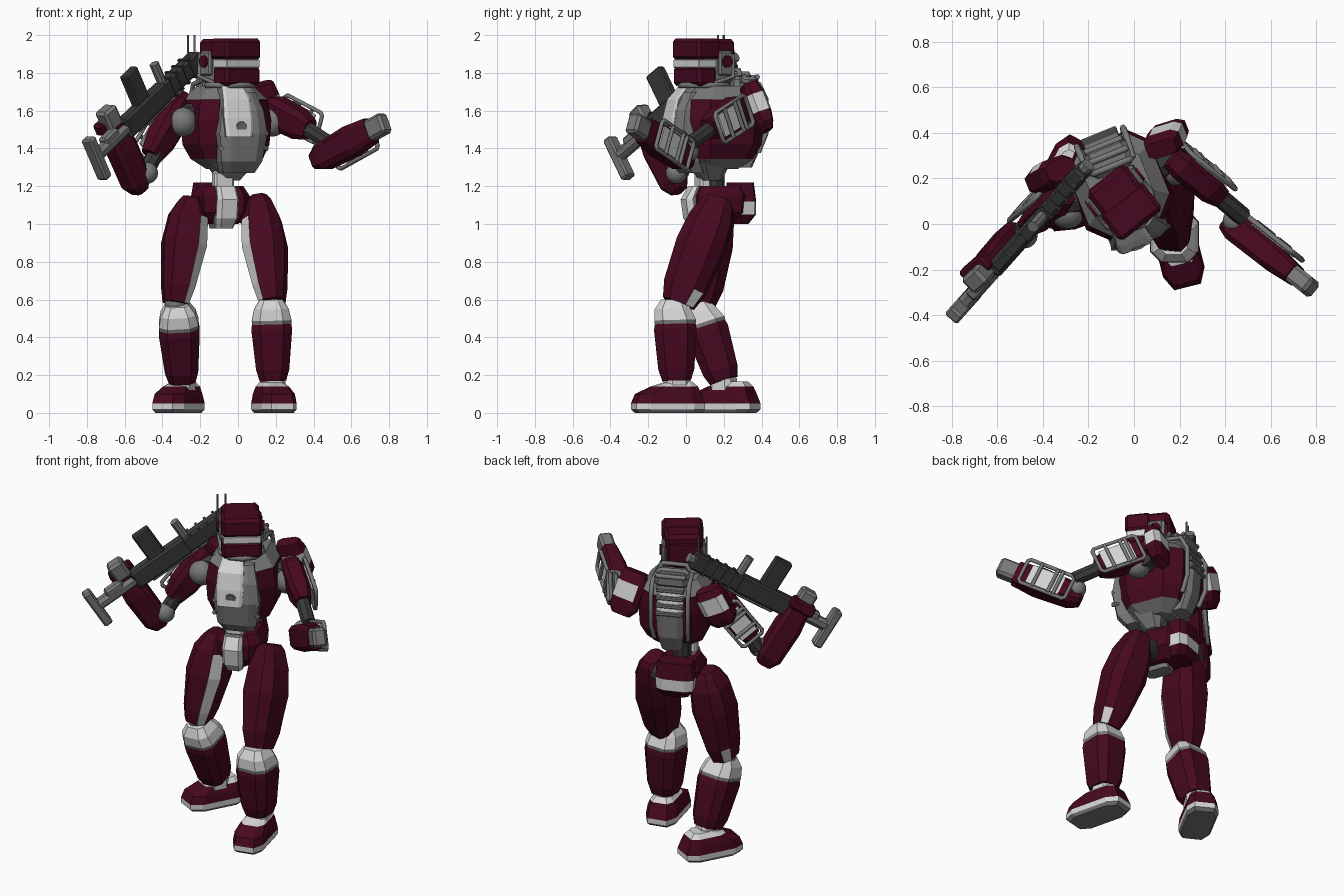
import bpy, bmesh, math
from mathutils import Vector, Matrix

if "Cube" in bpy.data.objects:
    bpy.data.objects.remove(bpy.data.objects["Cube"])

def material(name, rgb):
    m = bpy.data.materials.new(name)
    m.diffuse_color = (*rgb, 1)
    m.use_nodes = True
    m.node_tree.nodes["Principled BSDF"].inputs["Base Color"].default_value = m.diffuse_color
    return m

MATS = [material("maroon", (0.062, 0.0025, 0.014)), material("light_grey", (0.66, 0.66, 0.66)),
        material("mid_grey", (0.19, 0.19, 0.19)), material("dark_grey", (0.04, 0.04, 0.04))]
RED, LIGHT, GREY, DARK = range(4)

def place(x, y, yaw):
    return Matrix.Translation((x, y, 0)) @ Matrix.Rotation(math.radians(yaw), 4, 'Z')

def along(p, q, hint):
    """Frame at p with z towards q and x close to hint; also returns the length."""
    p, q = Vector(p), Vector(q)
    z = (q - p).normalized()
    x = Vector(hint)
    x = (x - z * x.dot(z)).normalized()
    y = z.cross(x)
    m = Matrix((x, y, z)).transposed().to_4x4()
    m.translation = p
    return m, (q - p).length

def finish(name, bm, M, rule, smooth=False):
    bmesh.ops.recalc_face_normals(bm, faces=bm.faces)
    bm.normal_update()
    for f in bm.faces:
        f.material_index = rule(f.calc_center_median(), f.normal) if callable(rule) else rule
    bm.transform(M)
    me = bpy.data.meshes.new(name)
    bm.to_mesh(me)
    bm.free()
    for m in MATS:
        me.materials.append(m)
    for p in me.polygons:
        p.use_smooth = smooth
    ob = bpy.data.objects.new(name, me)
    bpy.context.collection.objects.link(ob)

def loft(name, M, sections, rule, k=0.4):
    """Chamfered rectangular rings (z, half x, half y, y offset) skinned along z."""
    bm = bmesh.new()
    rings = []
    for z, hx, hy, *off in sections:
        o = off[0] if off else 0
        a, b = hx * (1 - k), hy * (1 - k)
        pts = [(hx, -b), (hx, b), (a, hy), (-a, hy), (-hx, b), (-hx, -b), (-a, -hy), (a, -hy)]
        rings.append([bm.verts.new((x, y + o, z)) for x, y in pts])
    for r, s in zip(rings, rings[1:]):
        for i in range(8):
            j = (i + 1) % 8
            bm.faces.new((r[i], r[j], s[j], s[i]))
    bm.faces.new(rings[0])
    bm.faces.new(rings[-1])
    finish(name, bm, M, rule)

def box(name, M, c, size, rule, bevel=0.012):
    bm = bmesh.new()
    bmesh.ops.create_cube(bm, size=1, matrix=Matrix.Translation(c) @ Matrix.Diagonal((*size, 1)))
    if bevel:
        bmesh.ops.bevel(bm, geom=bm.edges[:], offset=bevel, segments=1, affect='EDGES')
    finish(name, bm, M, rule)

def ball(name, c, r, mat):
    bm = bmesh.new()
    bmesh.ops.create_uvsphere(bm, u_segments=16, v_segments=10, radius=r)
    finish(name, bm, Matrix.Translation(c), mat, True)

def rod(name, p, q, r, mat, M=Matrix(), seg=10):
    F, L = along(p, q, (0.3, 0.9, 0.2))
    bm = bmesh.new()
    bmesh.ops.create_cone(bm, cap_ends=True, segments=seg, radius1=r, radius2=r, depth=L,
                          matrix=Matrix.Translation((0, 0, L / 2)))
    finish(name, bm, M @ F, mat)

def tube(name, M, pts, r, mat, closed=False):
    cu = bpy.data.curves.new(name, 'CURVE')
    cu.dimensions = '3D'
    cu.bevel_depth, cu.bevel_resolution, cu.use_fill_caps = r, 1, True
    sp = cu.splines.new('POLY')
    sp.points.add(len(pts) - 1)
    for s, p in zip(sp.points, pts):
        s.co = (*(M @ Vector(p)), 1)
    sp.use_cyclic_u = closed
    cu.materials.append(MATS[mat])
    ob = bpy.data.objects.new(name, cu)
    bpy.context.collection.objects.link(ob)

def panel(name, M, x, z0, z1, h, ribs=(.25, .36, .7)):
    """Light plate with a tubular guard frame and ribs on the outer (+x) face."""
    box(name + "_plate", M, (x, 0, z0 + (z1 - z0) * .52), (0.008, 1.5 * h, (z1 - z0) * 0.7), LIGHT, 0)
    c, X = .015, x + .012
    tube(name + "_guard", M, [(X, -h, z0 + c), (X, -h, z1 - c), (X, -h + c, z1), (X, h - c, z1), (X, h, z1 - c),
                              (X, h, z0 + c), (X, h - c, z0), (X, -h + c, z0)], 0.012, GREY, True)
    for t in ribs:
        z = z0 + (z1 - z0) * t
        tube(name + "_rib", M, [(X + .006, -h, z), (X + .006, h, z)], 0.011, GREY)

# Legs: the left one steps forward, the right one trails
LEGS = [("left", 1, (.18, -.04, .58), (.11, .18, 1.14), (.175, -.06, .60), (.185, -.05, .17), (.19, -.095), 14, .375, (1, -.15, 0)),
        ("right", -1, (-.33, .07, .58), (-.25, .15, 1.14), (-.32, .065, .58), (-.295, .2, .17), (-.315, .205), -28, .365, (1, .12, 0))]
for side, s, knee, hip, top, ank, foot, yaw, flen, hint in LEGS:
    M, L = along(knee, hip, hint)
    def thigh_rule(c, n, s=s):
        if n.x * s < -.25 and n.y < -.25 and c.z < .42:
            return LIGHT
        return LIGHT if c.z < .1 and n.x * s > .3 and n.y > .1 else RED
    loft(side + "_thigh", M, [(0, .065, .085), (.09, .085, .112), (.32, .115, .128), (.47, .1, .115),
         (L - .03, .065, .085), (L, .045, .06)], thigh_rule, .45)
    ball(side + "_knee_joint", knee, .06, GREY)
    M, L = along(ank, top, (1, 0, 0))
    loft(side + "_shin", M, [(0, .07, .075), (.06, .088, .095), (L - .16, .108, .113), (L - .13, .104, .108),
         (L - .11, .105, .11), (L - .05, .092, .095, -.012), (L, .06, .065, -.008)],
         lambda c, n, L=L: LIGHT if c.z > L - .11 else GREY if c.z > L - .14 else RED, .42)
    M = place(*foot, yaw)
    h = flen / 2
    loft(side + "_foot", M, [(0, .082, h - .02), (.018, .094, h), (.05, .094, h), (.1, .088, h - .02),
         (.14, .072, h - .07, .035), (.167, .048, .06, .062)],
         lambda c, n: GREY if c.z < .012 else LIGHT if c.z < .05 or c.z > .145 else RED, .36)
    loft(side + "_ankle", place(ank[0], ank[1], yaw), [(.12, .06, .065), (.18, .06, .06), (.21, .045, .045)],
         LIGHT)
    # dark hip pivots
    rod(side + "_hip_pivot", (-.08 + .03 * s, .16, 1.08), (hip[0], hip[1], 1.05), .065, DARK, seg=12)

# Pelvis and waist
P = place(-.085, .16, 20)
loft("pelvis", P, [(1.0, .07, .1), (1.06, .125, .14, .01), (1.15, .13, .145, .015), (1.2, .1, .12, .015)], RED)
loft("crotch_plate", place(-.103, .155, 20), [(.975, .045, .08, -.04), (1.03, .06, .1, -.065), (1.13, .06, .1, -.08),
     (1.2, .055, .07, -.07)], lambda c, n: LIGHT if n.y < -.3 else GREY, .3)
loft("rear_skirt", P, [(1.0, .075, .04, .125), (1.05, .11, .06, .14), (1.12, .115, .06, .14), (1.22, .1, .055, .135)],
     lambda c, n: LIGHT if 1.04 < c.z < 1.12 else RED)
rod("waist_column", (-.08, .15, 1.15), (-.08, .15, 1.34), .055, DARK)
box("waist_front", P, (-.02, -.07, 1.235), (.11, .06, .09), LIGHT)

# Torso
T = place(-.06, .16, 22)
loft("torso", T, [(1.29, .09, .1, 0), (1.345, .165, .17), (1.42, .2, .2, .01), (1.55, .208, .212, .01),
     (1.66, .19, .2, .015), (1.73, .13, .14, .02)], lambda c, n: GREY if c.z < 1.34 or c.z > 1.69 else RED)
loft("belly_wedge", T, [(1.23, .05, .05, -.03), (1.32, .12, .1, -.05)], GREY)
loft("chest_plate", T, [(1.27, .09, .05, -.14), (1.33, .115, .06, -.18), (1.48, .135, .06, -.205),
     (1.6, .12, .06, -.19), (1.7, .09, .06, -.14)], GREY)
T2 = T @ Matrix.Translation((-.035, 0, 0))
loft("breastplate", T2, [(1.46, .075, .05, -.228), (1.56, .082, .05, -.216), (1.66, .077, .05, -.191),
     (1.73, .062, .04, -.14)], lambda c, n: LIGHT if n.y < -.5 else GREY, .2)
rod("chest_disc", T2 @ Vector((.01, -.268, 1.515)), T2 @ Vector((.01, -.276, 1.513)), .03, GREY, seg=12)
loft("back_plate", T, [(1.3, .06, .05, .14), (1.4, .075, .05, .185), (1.56, .08, .05, .2), (1.7, .075, .05, .17)],
     lambda c, n: LIGHT if c.z > 1.55 else GREY)
for i in range(4):
    box("back_vent", T, (0, .235 - .008 * i, 1.56 + .046 * i), (.165, .05, .024), GREY, .005)
for s in (-1, 1):
    # shoulder hardware, back pipes and chest bolts
    ball("shoulder_joint", T @ Vector((s * .255, -.01, 1.54)), .078, GREY)
    rod("shoulder_axle", (s * .12, .02, 1.57), (s * .3, .04, 1.57), .07, DARK, T)
    tube("back_pipe", T, [(s * .1, .1, 1.76), (s * .11, .2, 1.74), (s * .11, .24, 1.66), (s * .11, .24, 1.48),
                          (s * .1, .2, 1.38)], .014, GREY)
    for z in (1.4, 1.48):
        rod("chest_bolt", (s * .11, -.19, z), (s * .13, -.245, z), .013, GREY, T, 8)
box("collar_pack", T, (0, .14, 1.745), (.2, .14, .09), GREY, .025)
for i in range(3):
    tube("collar_pipe", T, [(-.09, .1 + .05 * i, 1.78), (-.07, .1 + .05 * i, 1.815 - .02 * i),
         (.07, .1 + .05 * i, 1.815 - .02 * i), (.09, .1 + .05 * i, 1.78)], .014, GREY)

# Head, turned to its left
H = place(-.045, .095, 38)
rod("neck", (0, .01, 1.66), (0, .01, 1.78), .08, DARK, H, 12)
tube("neck_hose", H, [(.125 * math.sin(a * math.pi / 5), -.125 * math.cos(a * math.pi / 5), 1.735)
     for a in range(10)], .017, GREY, True)
box("helmet_core", H, (0, .015, 1.85), (.215, .2, .2), GREY)
box("helmet_jaw", H, (0, -.062, 1.783), (.235, .125, .105), RED, .018)
box("visor", H, (0, -.063, 1.849), (.223, .115, .045), LIGHT, .004)
box("helmet_brow", H, (0, -.052, 1.925), (.238, .155, .115), RED, .018)
box("helmet_crown", H, (0, .055, 1.93), (.218, .155, .1), RED, .02)
box("helmet_back", H, (0, .108, 1.855), (.2, .06, .165), RED, .015)
for s in (-1, 1):
    box("ear_block", H, (s * .108, .055, 1.85), (.035, .09, .13), GREY, .01)
    rod("ear_disc", (s * .11, .055, 1.86), (s * .138, .055, 1.86), .032, RED, H, 12)
    tube("cheek_pipe", H, [(s * .118, .1, 1.9), (s * .125, .1, 1.78), (s * .115, -.02, 1.745)], .012, GREY)

# Left arm, stretched out
out = (.7, .7, .05)
M, L = along((.17, .29, 1.61), (.38, .12, 1.5), out)
loft("left_upper_arm", M, [(-.02, .05, .06), (.04, .062, .085), (.22, .062, .08), (L, .045, .055)], RED)
panel("left_upper_arm", M, .062, .02, L, .085)
rod("left_arm_strut", (.28, .2, 1.56), (.48, .03, 1.43), .042, DARK, seg=8)
ball("left_elbow", (.445, .015, 1.385), .055, GREY)
M, L = along((.425, .0, 1.34), (.713, -.23, 1.5), out)
loft("left_forearm", M, [(-.02, .045, .045), (.04, .063, .07), (.25, .06, .082), (L - .01, .045, .068)], RED, .35)
panel("left_forearm", M, .06, .055, L - .055, .082)
box("left_hand", M, (0, .0, L + .03), (.082, .112, .135), GREY, .015)
M, L = along((.16, .42, 1.5), (.12, .33, 1.74), (.93, .37, 0))
loft("left_shoulder_pad", M, [(-.01, .055, .03), (.03, .083, .043), (.09, .083, .053), (.19, .083, .053), (L, .067, .037)],
     lambda c, n: LIGHT if .08 < c.z < .2 and n.x > -.2 else RED)

# Right arm, folded up to the weapon
out = (-.7, .7, .1)
M, L = along((-.31, .13, 1.62), (-.46, .0, 1.36), out)
loft("right_upper_arm", M, [(-.03, .05, .06), (.03, .068, .083), (.22, .064, .078), (L, .045, .055)], RED)
panel("right_upper_arm", M, .065, .06, L, .076)
rod("right_arm_strut", (-.4, .04, 1.45), (-.49, -.03, 1.27), .045, DARK, seg=8)
ball("right_elbow", (-.48, -.05, 1.27), .057, GREY)
M, L = along((-.53, -.05, 1.2), (-.665, -.21, 1.52), out)
loft("right_forearm", M, [(-.03, .04, .04), (.03, .063, .073), (.24, .063, .078), (L, .045, .06)], RED, .35)
box("right_hand", M, (0, 0, L + .05), (.09, .1, .12), GREY, .015)
box("right_cuff", M, (.03, 0, L + .01), (.08, .15, .07), RED, .012)
M, L = along((-.41, .19, 1.5), (-.32, .24, 1.71), (.93, .37, 0))
loft("right_shoulder_pad", M, [(-.01, .055, .03), (.03, .085, .05), (.09, .085, .063), (.19, .085, .063), (L, .07, .045)],
     lambda c, n: LIGHT if .08 < c.z < .2 and n.y > .3 else RED)

# Shouldered weapon
M, L = along((-.75, -.355, 1.36), (-.22, .24, 1.87), (0, 0, 1))
box("weapon_butt", M, (-.01, 0, -.005), (.25, .072, .055), GREY, .01)
rod("weapon_stock", (0, 0, 0), (0, 0, .3), .036, GREY, M, 8)
box("weapon_stock_pad", M, (.03, 0, .14), (.05, .06, .12), GREY)
box("weapon_receiver", M, (0, 0, .45), (.115, .075, .38), DARK)
box("weapon_barrel_shroud", M, (0, 0, .78), (.105, .072, .34), DARK)
rod("weapon_muzzle", (0, 0, .94), (0, 0, .98), .03, GREY, M, 8)
box("weapon_magazine", M, (.14, 0, .455), (.2, .052, .11), DARK, .008)
rod("weapon_sight", (.04, 0, .65), (.165, 0, .65), .026, GREY, M, 8)
box("weapon_rail", M, (-.062, 0, .55), (.025, .04, .4), GREY, .006)
for i in range(4):
    box("weapon_vent", M, (0, 0, .68 + .06 * i), (.113, .079, .015), DARK, 0)
for x, y in ((-.265, .17), (-.23, .2)):
    rod("antenna", (x, y, 1.84), (x, y, 2.0), .006, GREY, seg=6)
